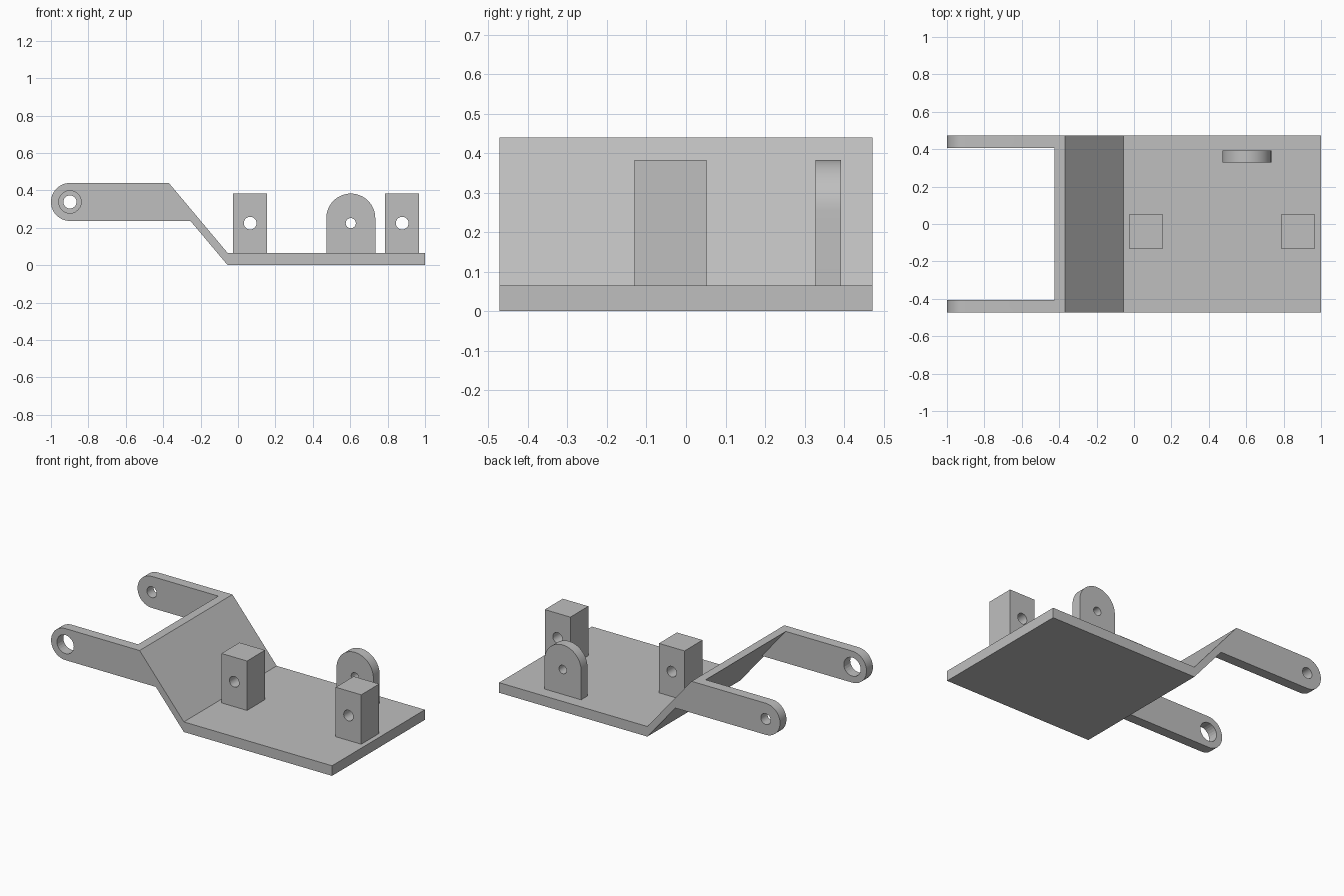
import bpy, bmesh
from math import pi, cos, sin, radians

cube = bpy.data.objects.get("Cube")
if cube:
    bpy.data.objects.remove(cube, do_unlink=True)

grey = bpy.data.materials.new("plain grey")
grey.use_nodes = True
colour = (0.52, 0.52, 0.52, 1)
grey.diffuse_color = colour
grey.node_tree.nodes["Principled BSDF"].inputs["Base Color"].default_value = colour


def arc(cx, cz, r, start, end, n):
    """Points of an arc in the xz plane, angles in degrees."""
    angles = [radians(start + (end - start) * i / n) for i in range(n + 1)]
    return [(cx + r * cos(a), cz + r * sin(a)) for a in angles]


def prism(name, profile, y0, y1):
    """Extrude an xz profile from y0 to y1."""
    bm = bmesh.new()
    face = bm.faces.new([bm.verts.new((x, y0, z)) for x, z in profile])
    side = bmesh.ops.extrude_face_region(bm, geom=[face])["geom"]
    verts = [v for v in side if isinstance(v, bmesh.types.BMVert)]
    bmesh.ops.translate(bm, verts=verts, vec=(0, y1 - y0, 0))
    bmesh.ops.recalc_face_normals(bm, faces=bm.faces)
    mesh = bpy.data.meshes.new(name)
    bm.to_mesh(mesh)
    bm.free()
    mesh.materials.append(grey)
    obj = bpy.data.objects.new(name, mesh)
    bpy.context.collection.objects.link(obj)
    return obj


def hole(x, z, r, y0, y1, sides=48):
    """Round cutter running along y."""
    return prism("hole_cutter", arc(x, z, r, 0, 360, sides)[:-1], y0, y1)


def cut(obj, cutters):
    """Subtract the cutters, keep the result and shade it."""
    for c in cutters:
        c.hide_render = True
        mod = obj.modifiers.new("cut", "BOOLEAN")
        mod.operation = "DIFFERENCE"
        mod.solver = "EXACT"
        mod.object = c
    bpy.context.view_layer.update()
    graph = bpy.context.evaluated_depsgraph_get()
    mesh = bpy.data.meshes.new_from_object(obj.evaluated_get(graph))
    obj.modifiers.clear()
    obj.data = mesh
    for c in cutters:
        bpy.data.objects.remove(c, do_unlink=True)
    bpy.ops.object.select_all(action="DESELECT")
    obj.select_set(True)
    bpy.context.view_layer.objects.active = obj
    bpy.ops.object.shade_smooth_by_angle(angle=radians(10))


HALF = 0.472            # half width of the bracket
ARM = 0.065             # arm thickness
PLATE = 0.065           # plate thickness
TOP, UNDER = 0.44, 0.237  # top and underside of the arms
MID, R = (TOP + UNDER) / 2, (TOP - UNDER) / 2
PIVOT = -1 + R


def under_slope(z):
    """x of the sloping web's lower face at height z."""
    return -0.055 - 0.37 * z / TOP


# Bracket: plate, sloping web and two arms, with the fork opening cut out
outline = [(1, 0), (1, PLATE), (-0.055, PLATE), (-0.37, TOP)]
outline += arc(PIVOT, MID, R, 90, 270, 24)
outline += [(under_slope(UNDER), UNDER), (-0.055, 0)]
bracket = prism("bracket", outline, -HALF, HALF)

low, high, gap = UNDER - 0.007, 0.6, 0.0005
opening = [(-1.2, low), (under_slope(low) - gap, low),
           (under_slope(high) - gap, high), (-1.2, high)]
inner = HALF - ARM
cut(bracket, [
    prism("opening_cutter", opening, -inner, inner),
    hole(PIVOT, MID, 0.06, -0.6, -0.3, 24),
    hole(PIVOT, MID, 0.035, 0.3, 0.6),
])

# Two upright blocks, each with a cross hole
HOLE_Z = 0.225
BASE = PLATE - 0.002
for name, x in (("middle_block", 0.065), ("end_block", 0.878)):
    w, h = 0.091, 0.383
    block = prism(name, [(x - w, BASE), (x + w, BASE), (x + w, h), (x - w, h)],
                  -0.131, 0.052)
    cut(block, [hole(x, HOLE_Z, 0.034, -0.3, 0.3)])

# Round-topped lug near the back edge
lug_x, lug_r = 0.603, 0.131
lug = prism("round_lug",
            [(lug_x - lug_r, BASE), (lug_x + lug_r, BASE)]
            + arc(lug_x, 0.252, lug_r, 0, 180, 32), 0.328, 0.392)
cut(lug, [hole(lug_x, HOLE_Z, 0.027, 0.2, 0.5)])
